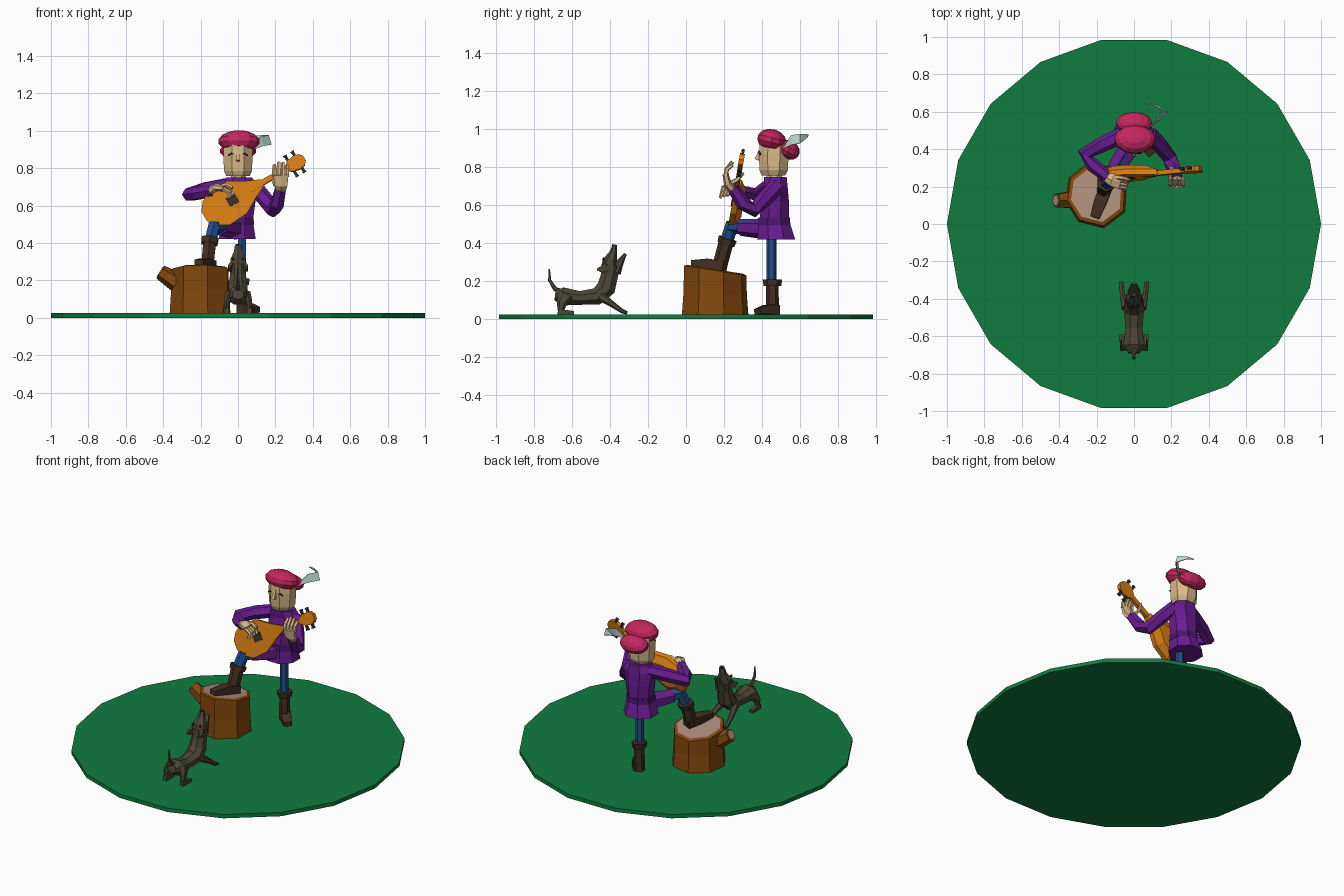
import bpy, bmesh, math, random
from mathutils import Vector, Matrix

random.seed(4)
COLORS = dict(grass=(.005, .2, .05), bark=(.23, .065, .004), wood=(.42, .27, .2), purple=(.14, .012, .28),
              belt=(.07, .008, .16), blue=(.015, .075, .26), boot=(.055, .028, .015), skin=(.7, .48, .25),
              hat=(.55, .02, .11), feather=(.55, .75, .68), amber=(.68, .21, .006), dark=(.03, .03, .03),
              fur=(.07, .06, .035))
MATS = {}
for key, c in COLORS.items():
    MATS[key] = bpy.data.materials.new(key)
    MATS[key].diffuse_color = (*c, 1)


def finish(name, bm, *mats):
    bmesh.ops.recalc_face_normals(bm, faces=bm.faces)
    me = bpy.data.meshes.new(name)
    bm.to_mesh(me)
    bm.free()
    for m in mats:
        me.materials.append(MATS[m])
    ob = bpy.data.objects.new(name, me)
    bpy.context.collection.objects.link(ob)
    return ob


def skin_rings(bm, rings):
    """Bridge rings of points and cap both ends."""
    rows = [[bm.verts.new(p) for p in r] for r in rings]
    n = len(rows[0])
    for a, b in zip(rows, rows[1:]):
        for i in range(n):
            j = (i + 1) % n
            bm.faces.new((a[i], a[j], b[j], b[i]))
    bm.faces.new(rows[0])
    return bm.faces.new(rows[-1])


def loft(name, mat, secs, n=6, side=(1, 0, 0), axis=None):
    """Tube through sections (x, y, z, half_width, half_depth)."""
    pts = [Vector(s[:3]) for s in secs]
    rings = []
    for i, s in enumerate(secs):
        t = Vector(axis) if axis else pts[min(i + 1, len(pts) - 1)] - pts[max(i - 1, 0)]
        t.normalize()
        u = Vector(side)
        u = (u - t * u.dot(t)).normalized()
        v = t.cross(u)
        k = 1 / math.cos(math.pi / n)
        rings.append([pts[i] + k * (u * s[3] * math.cos(a) + v * s[4] * math.sin(a))
                      for a in (2 * math.pi * (j + .5) / n for j in range(n))])
    bm = bmesh.new()
    skin_rings(bm, rings)
    return finish(name, bm, mat)


def ball(name, mat, loc, size, tilt=0):
    bm = bmesh.new()
    bmesh.ops.create_uvsphere(bm, u_segments=12, v_segments=7, radius=1)
    bm.transform(Matrix.Translation(loc) @ Matrix.Rotation(tilt, 4, 'X') @ Matrix.Diagonal((*size, 1)))
    return finish(name, bm, mat)


# Ground disc
bm = bmesh.new()
skin_rings(bm, [[(math.cos(math.tau * i / 18), math.sin(math.tau * i / 18), z) for i in range(18)]
                for z in (0, .025)])
finish("ground_disc", bm, "grass")

# Tree stump with sloped cut and branch stub
bm = bmesh.new()
radii = [random.uniform(.16, .185) for _ in range(8)]


def stump_ring(scale, base, slope):
    out = []
    for i, r in enumerate(radii):
        a = math.tau * (i + .3) / 8
        x, y = -.205 + r * scale * math.cos(a), .16 + r * scale * math.sin(a)
        out.append((x, y, base - slope * (y - .16)))
    return out


cap = skin_rings(bm, [stump_ring(1.02, .025, 0), stump_ring(.97, .14, .06),
                      stump_ring(.96, .255, .16), stump_ring(.84, .262, .16)])
cap.material_index = 1
finish("stump", bm, "bark", "wood")
loft("stump_branch", "bark", [(-.33, .13, .19, .045, .045), (-.415, .125, .245, .035, .035)], 6, (0, 1, 0))
loft("stump_branch_cut", "wood", [(-.41, .125, .242, .026, .026), (-.418, .125, .247, .026, .026)], 6, (0, 1, 0))

# Standing leg
loft("standing_leg", "blue", [(.022, .45, .17, .022, .022), (.022, .45, .48, .022, .022)], 6)
loft("standing_boot", "boot", [(.022, .455, .025, .03, .03), (.022, .455, .2, .026, .028)], 6)
loft("standing_boot_cuff", "boot", [(.022, .455, .175, .036, .04), (.022, .455, .21, .04, .045)], 6)
loft("standing_boot_foot", "boot", [(.015, .475, .05, .03, .025), (.06, .42, .05, .03, .025),
                                    (.1, .375, .04, .024, .015)], 4)

# Raised leg resting on the stump
loft("raised_boot_foot", "boot", [(-.145, .205, .275, .032, .028), (-.18, .12, .292, .034, .026),
                                  (-.21, .035, .297, .025, .014)], 4)
loft("raised_boot", "boot", [(-.165, .175, .27, .032, .034), (-.15, .215, .42, .034, .034)], 6)
loft("raised_boot_cuff", "boot", [(-.153, .21, .395, .042, .04), (-.149, .22, .425, .045, .043)], 6)
loft("raised_shin", "blue", [(-.15, .21, .4, .03, .03), (-.125, .245, .505, .03, .03)], 6)
loft("raised_thigh", "blue", [(-.132, .235, .49, .032, .032), (0, .44, .48, .04, .04)], 6)

# Tunic: bodice, belt, skirt and the flap over the thigh
loft("tunic_body", "purple", [(.005, .465, .52, .075, .078), (.005, .47, .62, .088, .072),
                              (.008, .475, .7, .105, .06), (.005, .47, .75, .07, .06)], 8, axis=(0, 0, 1))
loft("belt", "belt", [(.003, .465, .495, .083, .085), (.003, .465, .535, .08, .082)], 8, axis=(0, 0, 1))
loft("tunic_skirt", "purple", [(-.005, .475, .42, .1, .1), (.003, .465, .515, .077, .08)], 8, axis=(0, 0, 1))
loft("tunic_thigh_flap", "purple", [(-.01, .44, .475, .055, .05), (-.1, .29, .482, .045, .037)], 6)

# Sleeves
loft("strumming_sleeve", "purple", [(-.06, .475, .71, .035, .038), (-.17, .425, .688, .036, .036),
                                    (-.262, .375, .658, .032, .036), (-.22, .315, .665, .033, .033),
                                    (-.14, .25, .68, .028, .028)], 6, (0, 0, 1))
loft("fretting_sleeve", "purple", [(.085, .48, .705, .036, .038), (.14, .42, .64, .036, .036),
                                   (.19, .355, .575, .036, .034), (.21, .3, .61, .034, .034),
                                   (.228, .25, .69, .028, .028)], 6)

# Hands
loft("fretting_palm", "skin", [(.228, .25, .675, .022, .016), (.23, .22, .71, .034, .018),
                               (.228, .208, .765, .042, .014)], 6)
loft("fretting_thumb", "skin", [(.2, .225, .71, .01, .01), (.19, .27, .735, .01, .01),
                                (.2, .3, .77, .008, .008)], 5)
for i in range(4):
    x, top = .195 + i * .023, (.815, .83, .828, .812)[i]
    loft(f"fretting_finger_{i}", "skin", [(x, .21, .755, .01, .01), (x, .215, .79, .01, .01),
                                          (x, .245, top, .008, .008)], 5)
loft("strumming_palm", "skin", [(-.15, .255, .68, .024, .02), (-.115, .235, .7, .034, .018),
                                (-.075, .225, .69, .038, .014)], 6, (0, 1, 0))
loft("strumming_thumb", "skin", [(-.11, .25, .7, .01, .01), (-.06, .245, .71, .01, .01),
                                 (-.03, .235, .695, .008, .008)], 5, (0, 1, 0))
for i in range(4):
    d = i * .018
    loft(f"strumming_finger_{i}", "skin", [(-.08, .25 - d, .69, .009, .01), (-.045, .245 - d, .685 - d * .3, .009, .009),
                                           (-.025 - d * .5, .235 - d, .655 - d * .3, .007, .008)], 5, (0, 1, 0))

# Lute, modelled in its own frame (along neck, across, forward)
nrm = Vector((0, -1, .175)).normalized()
along = Vector((.857, 0, .515))
along = (along - nrm * along.dot(nrm)).normalized()
LUTE = Matrix((along, nrm.cross(along), nrm)).transposed().to_4x4()
LUTE.translation = (-.03, .246, .63)


def plate(name, mat, half, layers, cx=0):
    """Mirrored outline of (s, half width) stacked in layers of (depth, scale)."""
    outline = [(s, w) for s, w in half] + [(s, -w) for s, w in reversed(half)]
    bm = bmesh.new()
    skin_rings(bm, [[(cx + (s - cx) * k, w * k, d) for s, w in outline] for d, k in layers])
    finish(name, bm, mat).matrix_world = LUTE


plate("lute_body", "amber", [(-.175, .03), (-.14, .075), (-.08, .11), (.03, .102), (.12, .05), (.19, .018)],
      [(0, 1), (-.03, .97), (-.06, .6)], -.02)
plate("lute_neck", "amber", [(.1, .016), (.36, .012)], [(.003, 1), (-.022, 1)], .2)
plate("lute_head", "amber", [(.335, .014), (.36, .032), (.4, .04), (.43, .034), (.447, .015)],
      [(.004, 1), (-.022, 1)], .4)
plate("lute_sound_hole", "dark", [(-.028, .026), (.028, .026)], [(.005, 1), (-.005, 1)])
for s in (.365, .41):
    for sign in (-1, 1):
        loft("tuning_peg", "dark", [(s, sign * .03, -.01, .007, .007), (s, sign * .055, -.01, .007, .007),
                                    (s, sign * .066, -.01, .011, .008)], 4).matrix_world = LUTE

# Head and face
loft("neck", "skin", [(.003, .465, .72, .04, .04), (.003, .465, .78, .04, .04)], 8)
loft("head", "skin", [(.0, .46, .757, .062, .062), (.0, .462, .785, .075, .075), (.0, .462, .87, .078, .078),
                      (.0, .465, .93, .076, .076)], 8, axis=(0, 0, 1))
loft("nose", "skin", [(0, .388, .892, .006, .004), (0, .375, .845, .011, .014), (0, .386, .836, .008, .006)],
     4, axis=(0, 0, 1))
for sx in (-1, 1):
    loft("closed_eye", "dark", [(sx * .024, .386, .876, .004, .004), (sx * .036, .386, .879, .004, .004),
                                (sx * .052, .392, .868, .003, .004)], 4, (0, 0, 1))

# Cap with two puffy lobes and a feather
ball("cap_front", "hat", (.005, .452, .943), (.112, .078, .058), -.25)
ball("cap_back", "hat", (0, .54, .892), (.098, .062, .05), -.5)
bm = bmesh.new()
feather = [((.085, .52, .9), (.09, .53, .925)), ((.135, .56, .918), (.12, .555, .968)),
           ((.175, .6, .925), (.16, .6, .975)), ((.12, .635, .955), (.11, .63, .975)),
           ((.07, .638, .968), (.075, .642, .97))]
rows = [[bm.verts.new(p) for p in r] for r in feather]
for a, b in zip(rows, rows[1:]):
    bm.faces.new((a[0], b[0], b[1], a[1]))
finish("feather", bm, "feather").modifiers.new("thickness", 'SOLIDIFY').thickness = .005

# Howling dog
loft("dog_body", "fur", [(0, -.69, .125, .03, .025), (0, -.65, .12, .058, .048), (0, -.56, .112, .045, .036),
                         (0, -.47, .12, .052, .045), (0, -.42, .165, .05, .05), (0, -.403, .23, .042, .045),
                         (0, -.395, .285, .046, .046)], 8)
loft("dog_muzzle", "fur", [(0, -.405, .26, .044, .04), (0, -.4, .31, .04, .032), (0, -.383, .35, .022, .018),
                           (0, -.376, .385, .017, .011)], 6)
loft("dog_jaw", "fur", [(0, -.375, .25, .036, .03), (0, -.35, .295, .026, .018), (0, -.318, .345, .013, .006)], 6)
loft("dog_nose", "dark", [(0, -.38, .37, .013, .011), (0, -.376, .393, .013, .011)], 6)
loft("dog_tail", "fur", [(0, -.65, .14, .014, .014), (0, -.69, .16, .01, .01), (0, -.718, .205, .007, .007),
                         (0, -.72, .265, .003, .003)], 5)
for sx in (-1, 1):
    loft("dog_ear", "fur", [(sx * .035, -.42, .275, .01, .022), (sx * .045, -.445, .262, .009, .016),
                            (sx * .045, -.47, .262, .003, .005)], 4)
    loft("dog_eye", "dark", [(sx * .026, -.43, .315, .007, .007), (sx * .026, -.44, .318, .006, .006)], 5)
    loft("dog_hind_leg", "fur", [(sx * .045, -.63, .125, .022, .036), (sx * .06, -.655, .085, .016, .024),
                                 (sx * .062, -.66, .045, .012, .014)], 6)
    loft("dog_hind_paw", "fur", [(sx * .062, -.675, .04, .013, .015), (sx * .064, -.59, .034, .013, .009)], 4)
    loft("dog_front_leg", "fur", [(sx * .045, -.45, .12, .02, .022), (sx * .06, -.39, .08, .014, .014),
                                  (sx * .066, -.335, .042, .012, .01), (sx * .067, -.31, .033, .012, .008)], 6)
